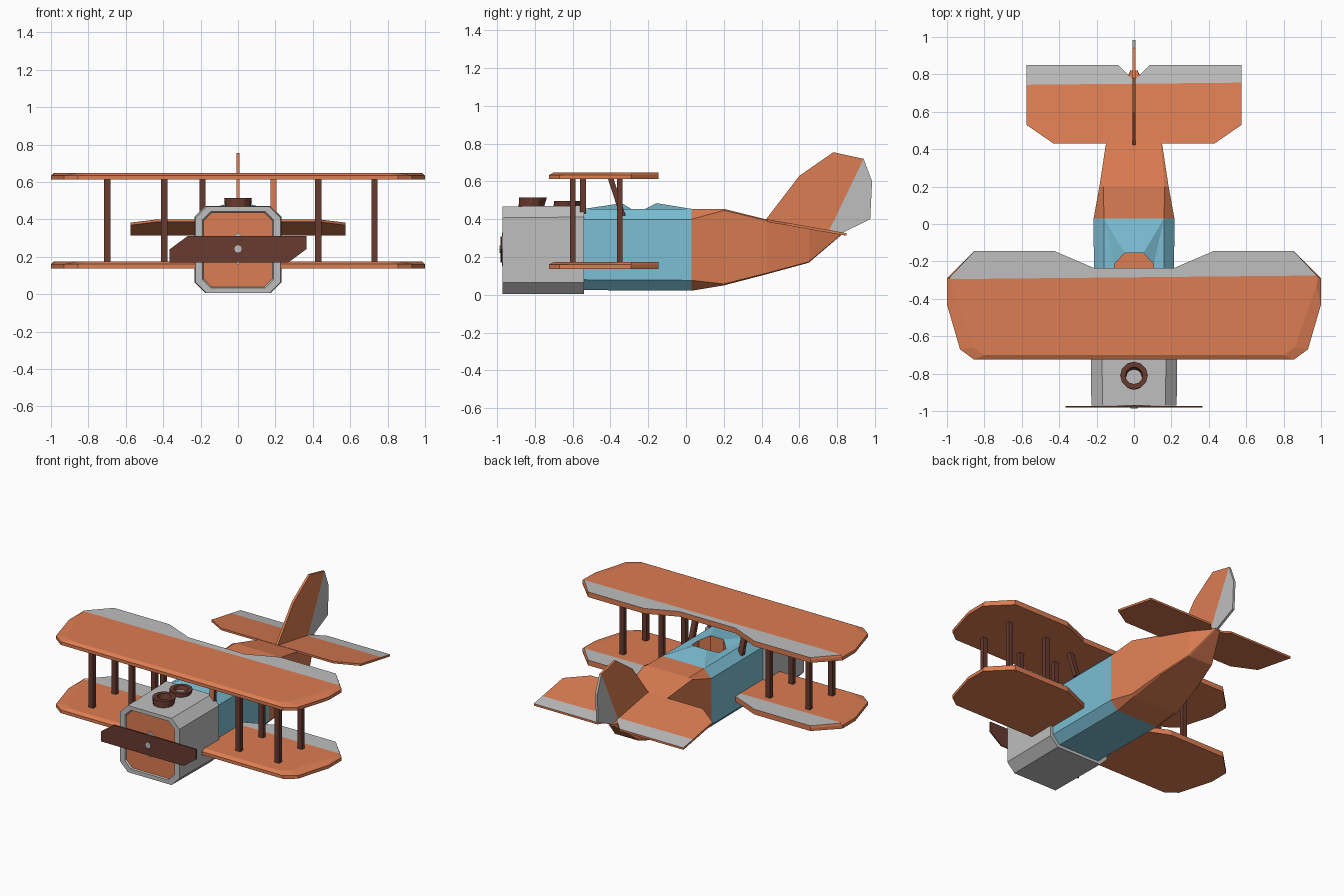
import bpy, bmesh, math
from mathutils import Vector

if "Cube" in bpy.data.objects:
    bpy.data.objects.remove(bpy.data.objects["Cube"])


def mat(name, rgb):
    m = bpy.data.materials.new(name)
    m.diffuse_color = (*rgb, 1)
    m.use_nodes = True
    m.node_tree.nodes["Principled BSDF"].inputs["Base Color"].default_value = m.diffuse_color
    return m


ORANGE = mat("orange", (0.72, 0.205, 0.085))
GREY = mat("light grey", (0.52, 0.52, 0.52))
BLUE = mat("sky blue", (0.2, 0.52, 0.66))
BROWN = mat("dark brown", (0.14, 0.043, 0.028))


def finish(name, bm, mats, rule=None):
    """Turn a bmesh into an object; rule(face) picks the material slot."""
    bmesh.ops.recalc_face_normals(bm, faces=bm.faces)
    bm.normal_update()
    if rule:
        for f in bm.faces:
            f.material_index = int(rule(f))
    me = bpy.data.meshes.new(name)
    bm.to_mesh(me)
    bm.free()
    for m in mats:
        me.materials.append(m)
    ob = bpy.data.objects.new(name, me)
    bpy.context.collection.objects.link(ob)
    return ob


def loft(rings, caps=(True, True)):
    """Skin equal-length rings of points; returns the bmesh and vertex rings."""
    bm = bmesh.new()
    vr = [[bm.verts.new(p) for p in r] for r in rings]
    n = len(rings[0])
    for a, b in zip(vr, vr[1:]):
        for i in range(n):
            j = (i + 1) % n
            bm.faces.new((a[i], a[j], b[j], b[i]))
    if caps[0]:
        bm.faces.new(vr[0][::-1])
    if caps[1]:
        bm.faces.new(vr[-1])
    return bm, vr


def section(y, hw, z0, z1, cx, cz):
    """Box section with cut corners; the last edge pair 4-5 is the top."""
    return [(-hw + cx, y, z0), (hw - cx, y, z0), (hw, y, z0 + cz), (hw, y, z1 - cz),
            (hw - cx, y, z1), (-hw + cx, y, z1), (-hw, y, z1 - cz), (-hw, y, z0 + cz)]


def split(bm, co, no):
    geom = bm.verts[:] + bm.edges[:] + bm.faces[:]
    bmesh.ops.bisect_plane(bm, geom=geom, plane_co=co, plane_no=no)


def mirrored(half):
    """Close a half outline (x >= 0, front to back) across the centre line."""
    return half + [(-x, y) for x, y in reversed(half) if x > 0]


# engine cowl with a recessed orange front panel
bm, _ = loft([section(-0.96, 0.185, 0.038, 0.437, 0.045, 0.045),
              section(-0.97, 0.19, 0.033, 0.442, 0.045, 0.045),
              section(-0.97, 0.228, 0.005, 0.468, 0.06, 0.06),
              section(-0.54, 0.233, 0.005, 0.472, 0.06, 0.06)])
finish("engine_cowl", bm, [GREY, ORANGE],
       lambda f: f.normal.y < -0.9 and f.calc_center_median().y > -0.965)

# blue cabin body, its top raised into a rim round the cockpit well
bm, (a, b) = loft([section(-0.54, 0.213, 0.025, 0.455, 0.055, 0.055),
                   section(0.03, 0.216, 0.022, 0.455, 0.055, 0.055)])
bmesh.ops.delete(bm, geom=[f for f in bm.faces if a[4] in f.verts and b[5] in f.verts],
                 context='FACES_ONLY')
well = [(-0.05, -0.34, 0.485), (0.05, -0.34, 0.485), (0.105, -0.29, 0.455), (0.105, -0.215, 0.455),
        (0.05, -0.155, 0.485), (-0.05, -0.155, 0.485), (-0.105, -0.215, 0.455), (-0.105, -0.29, 0.455)]
rim = [bm.verts.new(p) for p in well]
floor = [bm.verts.new((x, y, 0.33)) for x, y, z in well]
corner = [a[5], a[4], b[4], b[5]]
for k in range(4):
    c, d = corner[k], corner[(k + 1) % 4]
    r0, r1, r2 = rim[2 * k], rim[2 * k + 1], rim[(2 * k + 2) % 8]
    bm.faces.new((c, d, r1, r0))
    bm.faces.new((d, r2, r1))
for i in range(8):
    j = (i + 1) % 8
    bm.faces.new((rim[i], rim[j], floor[j], floor[i]))
bm.faces.new(floor)
inner = set(floor)
finish("cabin", bm, [BLUE, ORANGE], lambda f: any(v in inner for v in f.verts))

# tapering rear fuselage
bm, _ = loft([section(0.03, 0.216, 0.022, 0.455, 0.055, 0.055),
              section(0.20, 0.185, 0.05, 0.455, 0.022, 0.008),
              section(0.43, 0.15, 0.11, 0.398, 0.006, 0.006),
              section(0.65, 0.095, 0.17, 0.36, 0.005, 0.005),
              section(0.82, 0.02, 0.315, 0.328, 0.003, 0.003)])
finish("rear_fuselage", bm, [ORANGE])

# two wings with a bevelled leading edge and a grey trailing band on top
EDGE = mirrored([(0.855, -0.725), (0.93, -0.67), (1.0, -0.43), (1.0, -0.29),
                 (0.855, -0.145), (0.425, -0.145), (0.215, -0.235)])
TOP = mirrored([(0.80, -0.70), (0.86, -0.66), (0.975, -0.33), (0.985, -0.285),
                (0.853, -0.145), (0.425, -0.145), (0.215, -0.235)])
for name, z in (("upper_wing", 0.612), ("lower_wing", 0.138)):
    bm, _ = loft([[(x, y, z) for x, y in EDGE],
                  [(x, y, z + 0.022) for x, y in EDGE],
                  [(x, y, z + 0.036) for x, y in TOP]])
    bmesh.ops.remove_doubles(bm, verts=bm.verts, dist=0.0005)
    split(bm, (0, -0.285, 0), (-0.01, 1, 0))
    finish(name, bm, [ORANGE, GREY],
           lambda f: f.normal.z > 0.5 and f.calc_center_median().y > -0.283)

# tailplane, tilted down to the rear
TAIL = mirrored([(0.43, 0.43), (0.575, 0.53), (0.575, 0.85), (0.085, 0.85), (0.0, 0.765)])
tilt = lambda y: 0.40 - (y - 0.43) * 0.175
bm, _ = loft([[(x, y, tilt(y) - 0.014) for x, y in TAIL],
              [(x, y, tilt(y)) for x, y in TAIL]])
split(bm, (0, 0.75, 0), (-0.01, 1, 0))
finish("tailplane", bm, [ORANGE, GREY],
       lambda f: f.normal.z > 0.5 and f.calc_center_median().y > 0.75)

# tail fin with a grey rudder
FIN = [(0.42, 0.395), (0.60, 0.63), (0.78, 0.755), (0.94, 0.72),
       (0.985, 0.60), (0.975, 0.40), (0.82, 0.325), (0.76, 0.34)]
bm, _ = loft([[(x, y, z) for y, z in FIN] for x in (-0.008, 0.008)])
hinge, across = Vector((0, 0.76, 0.345)), Vector((0, 0.375, -0.18))
split(bm, hinge, across)
finish("tail_fin", bm, [ORANGE, GREY],
       lambda f: (f.calc_center_median() - hinge).dot(across) > 0.0005)


def strut(name, p, q, w, d, front_orange=False):
    ring = lambda c: [(c[0] + sx * w / 2, c[1] + sy * d / 2, c[2])
                      for sx, sy in ((-1, -1), (1, -1), (1, 1), (-1, 1))]
    bm, _ = loft([ring(p), ring(q)])
    finish(name, bm, [BROWN, ORANGE], lambda f: front_orange and f.normal.y < -0.9)


# wing struts, two rows on each side
for x in (-0.70, -0.395, 0.43, 0.73):
    for y in (-0.60, -0.35):
        strut("wing_strut", (x, y, 0.16), (x, y, 0.62), 0.034, 0.03)

# short struts between the body and the upper wing
for s in (-1, 1):
    strut("front_body_strut", (s * 0.19, -0.545, 0.43), (s * 0.19, -0.545, 0.62), 0.034, 0.03, s > 0)
    strut("rear_body_strut", (s * 0.19, -0.335, 0.42), (s * 0.19, -0.40, 0.62), 0.034, 0.03)


def circle(r, y, z, n=12):
    return [(r * math.cos(2 * math.pi * i / n), y + r * math.sin(2 * math.pi * i / n), z)
            for i in range(n)]


# exhaust rings on top of the cowl, hollow and leaning back
for y, z, r in ((-0.815, 0.515, 0.074), (-0.63, 0.498, 0.074)):
    bm, _ = loft([circle(r - 0.008, y - 0.005, 0.46), circle(r, y + 0.005, z),
                  circle(r * 0.62, y + 0.005, z), circle(r * 0.58, y - 0.005, 0.474)],
                 (False, False))
    finish("exhaust_ring", bm, [BROWN])

# propeller blade with slanted corners
BLADE = [(-0.365, 0.17), (0.27, 0.17), (0.365, 0.24), (0.365, 0.31), (-0.27, 0.31), (-0.365, 0.24)]
bm, _ = loft([[(x, y, z) for x, z in BLADE] for y in (-0.982, -0.974)])
finish("propeller", bm, [BROWN])


# hub cap in front of the blade, diamond plate behind it
def disc(name, r, n, y0, y1):
    ring = lambda y: [(r * math.sin(2 * math.pi * i / n), y, 0.242 + r * math.cos(2 * math.pi * i / n))
                      for i in range(n)]
    bm, _ = loft([ring(y0), ring(y1)])
    finish(name, bm, [GREY])


disc("hub_cap", 0.02, 8, -0.987, -0.96)
disc("hub_plate", 0.088, 4, -0.973, -0.958)
